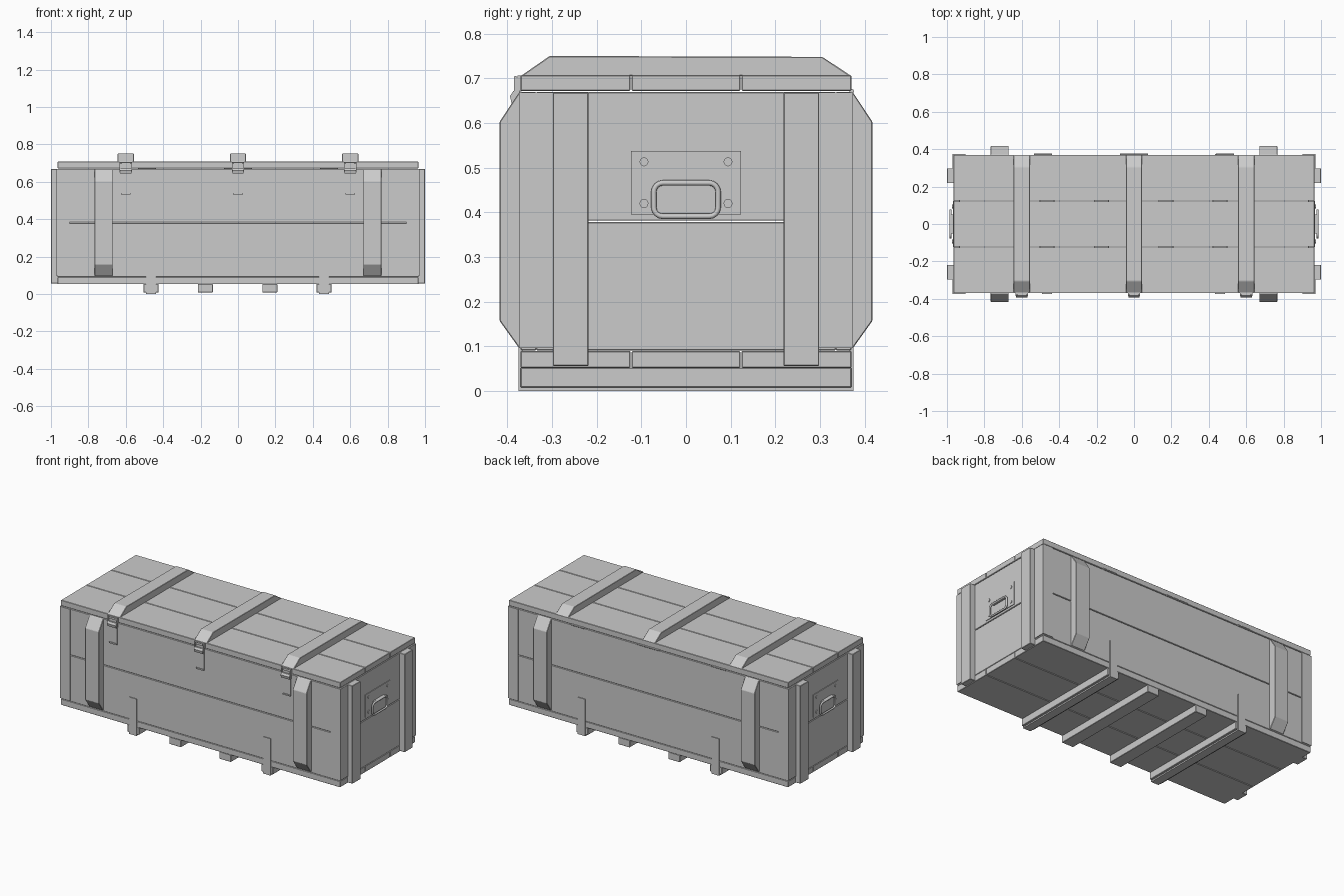
import bpy, bmesh, math
from mathutils import Vector

if "Cube" in bpy.data.objects:
    bpy.data.objects.remove(bpy.data.objects["Cube"])


def finish(bm, name, bevel=0.0):
    bmesh.ops.recalc_face_normals(bm, faces=bm.faces)
    me = bpy.data.meshes.new(name)
    bm.to_mesh(me)
    bm.free()
    ob = bpy.data.objects.new(name, me)
    bpy.context.collection.objects.link(ob)
    if bevel:
        m = ob.modifiers.new("edge", 'BEVEL')
        m.width, m.segments = bevel, 1
    return ob


def box(name, x0, x1, y0, y1, z0, z1, bevel=0.0):
    bm = bmesh.new()
    bmesh.ops.create_cube(bm, size=1)
    lo, hi = Vector((x0, y0, z0)), Vector((x1, y1, z1))
    for v in bm.verts:
        v.co = Vector([(lo[i] + hi[i]) / 2 + v.co[i] * (hi[i] - lo[i]) for i in range(3)])
    return finish(bm, name, bevel)


def prism(name, pts, a0, a1, axis, bevel=0.0):
    """Extrude a profile: (y,z) points along 'x', or (x,y) points along 'z'."""
    bm = bmesh.new()
    pos = (lambda p, a: (a, p[0], p[1])) if axis == 'x' else (lambda p, a: (p[0], p[1], a))
    face = bm.faces.new([bm.verts.new(pos(p, a0)) for p in pts])
    ext = bmesh.ops.extrude_face_region(bm, geom=[face])
    d = Vector(pos((0, 0), a1 - a0))
    bmesh.ops.translate(bm, vec=d, verts=[g for g in ext['geom'] if isinstance(g, bmesh.types.BMVert)])
    return finish(bm, name, bevel)


def rod(name, centre, radius, length, segs=12):
    bm = bmesh.new()
    bmesh.ops.create_cone(bm, cap_ends=True, segments=segs, radius1=radius, radius2=radius, depth=length)
    for v in bm.verts:
        v.co = Vector((v.co.z, v.co.x, v.co.y)) + Vector(centre)
    return finish(bm, name)


G = 0.0015   # half of the seam between boards
B = 0.002    # worn board edges
LX, LY = 0.965, 0.37

# lid and floor boards
for i, (y0, y1) in enumerate([(-LY, -0.123), (-0.123, 0.123), (0.123, LY)]):
    a = y0 + (G if i else 0)
    b = y1 - (G if i < 2 else 0)
    box("lid_board", -LX, LX, a, b, 0.672, 0.707, B)
    box("floor_board", -LX, LX, a, b, 0.052, 0.09, B)

# wall boards, two per side
for z0, z1 in [(0.091, 0.38 - G), (0.38 + G, 0.669)]:
    for s in (-1, 1):
        ys = sorted((s * LY, s * 0.335))
        box("long_wall_board", -LX, LX, *ys, z0, z1, B)
        xs = sorted((s * LX, s * 0.93))
        box("end_wall_board", *xs, -0.335, 0.335, z0, z1, B)

for sx in (-1, 1):
    for sy in (-1, 1):
        # metal corner angle
        L = [(0.97, 0.374), (0.97, 0.298), (0.962, 0.298), (0.962, 0.366), (0.9, 0.366), (0.9, 0.374)]
        prism("corner_angle", [(sx * x, sy * y) for x, y in L], 0.097, 0.668, 'z')
        # upright batten on the end wall
        xs, ys = sorted((sx * 0.96, sx * 1.0)), sorted((sy * 0.218, sy * 0.298))
        box("end_batten", *xs, *ys, 0.056, 0.668, B)
        # upright batten on the long wall, chamfered at both ends
        P = [(0.365, 0.097), (0.374, 0.097), (0.417, 0.157), (0.417, 0.603), (0.374, 0.668), (0.365, 0.668)]
        x0, x1 = sorted((sx * 0.67, sx * 0.766))
        prism("side_batten", [(sy * y, z) for y, z in P], x0, x1, 'x', B)

    # carrying handle: plate, rivets and rounded ring
    xs = sorted((sx * 0.96, sx * 0.969))
    box("handle_plate", *xs, -0.123, 0.123, 0.395, 0.537)
    for y in (-0.094, 0.094):
        for z in (0.42, 0.513):
            rod("handle_rivet", (sx * 0.968, y, z), 0.01, 0.01)
    cu = bpy.data.curves.new("handle_ring", 'CURVE')
    cu.dimensions = '3D'
    cu.bevel_depth, cu.bevel_resolution = 0.006, 2
    sp = cu.splines.new('POLY')
    pts = []
    for k, (cy, cz) in enumerate([(0.052, 0.446), (-0.052, 0.446), (-0.052, 0.411), (0.052, 0.411)]):
        for j in range(5):
            a = math.pi / 2 * (k + j / 4)
            pts.append((sx * 0.981, cy + 0.02 * math.cos(a), cz + 0.02 * math.sin(a), 1))
    sp.points.add(len(pts) - 1)
    for p, c in zip(sp.points, pts):
        p.co = c
    sp.use_cyclic_u = True
    bpy.context.collection.objects.link(bpy.data.objects.new("handle_ring", cu))
    # bracket tying the ring to the plate
    xs = sorted((sx * 0.966, sx * 0.98))
    box("handle_bracket", *xs, -0.05, 0.05, 0.46, 0.472)

# lid battens with a latch at the front
for cx in (-0.6, 0, 0.6):
    prism("lid_batten", [(-LY, 0.705), (LY, 0.705), (0.305, 0.748), (-0.305, 0.75)],
          cx - 0.043, cx + 0.043, 'x', B)
    box("latch_strip", cx - 0.026, cx + 0.026, -0.375, -0.368, 0.535, 0.67)
    box("latch_lip", cx - 0.026, cx + 0.026, -0.38, -0.37, 0.533, 0.541)
    box("latch_hook_plate", cx - 0.033, cx + 0.033, -0.377, -0.368, 0.672, 0.706)
    box("latch_hook", cx - 0.024, cx + 0.024, -0.384, -0.374, 0.689, 0.699)
    prism("latch_lever", [(-0.372, 0.643), (-0.39, 0.643), (-0.394, 0.66), (-0.386, 0.672), (-0.372, 0.672)],
          cx - 0.03, cx + 0.03, 'x')
    for s in (-1, 1):
        x0, x1 = sorted((cx + s * 0.027, cx + s * 0.033))
        box("latch_loop_arm", x0, x1, -0.385, -0.376, 0.65, 0.703)
    rod("latch_loop_bar", (cx, -0.382, 0.702), 0.0035, 0.066, 8)

# rear hinges
for cx, w in ((-0.487, 0.095), (0, 0.15), (0.487, 0.095)):
    rod("hinge_knuckle", (cx, 0.371, 0.671), 0.005, w, 10)

# floor runners, outer pair wrapped by a metal strap
for cx in (-0.465, -0.175, 0.17, 0.46):
    box("floor_runner", cx - 0.04, cx + 0.04, -LY, LY, 0.008, 0.053, B)
    if abs(cx) > 0.3:
        o, t = 0.375, 0.366
        prism("runner_strap", [(-o, 0.23), (-o, 0.0), (o, 0.0), (o, 0.23), (t, 0.23), (t, 0.009),
                               (-t, 0.009), (-t, 0.23)], cx - 0.026, cx + 0.026, 'x')
